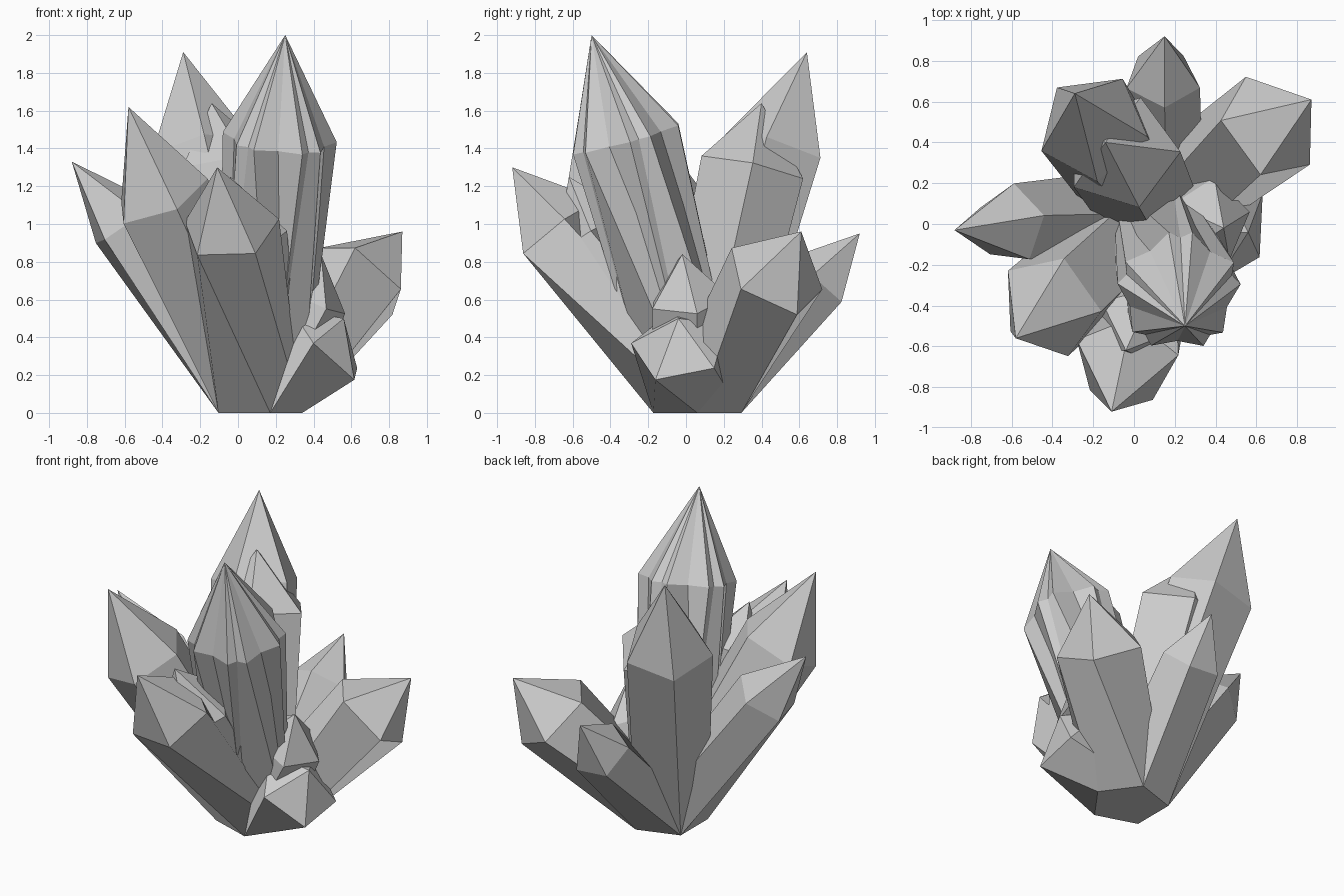
import bpy, bmesh
from math import cos, sin, radians
from mathutils import Vector

old = bpy.data.objects.get("Cube")
if old:
    bpy.data.objects.remove(old, do_unlink=True)

SIDES = 5
ROOT = Vector((0.095, 0.06, 0))
ROOT_RADIUS = 0.245
UP = Vector((0, 0, 1))

# One grey stone material
stone = bpy.data.materials.new("grey crystal")
stone.use_nodes = True
GREY = (0.6, 0.6, 0.6, 1)
stone.diffuse_color = GREY
stone.node_tree.nodes["Principled BSDF"].inputs["Base Color"].default_value = GREY


def pentagon(center, radius, turn=0, axis=UP):
    """Five points around a centre, in a plane square to the axis."""
    tilt = UP.rotation_difference(axis)
    points = []
    for k in range(SIDES):
        a = radians(turn + 360 / SIDES * k)
        points.append(center + tilt @ Vector((radius * cos(a), radius * sin(a), 0)))
    return points


def finish(name, bm):
    bmesh.ops.recalc_face_normals(bm, faces=bm.faces)
    mesh = bpy.data.meshes.new(name)
    bm.to_mesh(mesh)
    bm.free()
    mesh.materials.append(stone)
    obj = bpy.data.objects.new(name, mesh)
    bpy.context.collection.objects.link(obj)


def crystal(name, shoulder, radius, twist, tip):
    """Leaning prism from the shared root to a shoulder ring, then a pointed cap."""
    shoulder = Vector(shoulder)
    axis = (shoulder - ROOT).normalized()
    bm = bmesh.new()
    low = [bm.verts.new(p) for p in pentagon(ROOT, ROOT_RADIUS)]
    high = [bm.verts.new(p) for p in pentagon(shoulder, radius, twist, axis)]
    apex = bm.verts.new(tip)
    for k in range(SIDES):
        n = (k + 1) % SIDES
        bm.faces.new((low[k], low[n], high[n], high[k]))
        bm.faces.new((high[k], high[n], apex))
    bm.faces.new(low[::-1])
    finish(name, bm)


# Tall front crystal: two intergrown twins give the extra ridges
for label, twist in (("main", 6), ("twin", -44)):
    crystal("tall_front_crystal_" + label, (0.22, -0.33, 1.45), 0.305, twist, (0.25, -0.5, 2))

# Tall back crystal with a lower twin on its inner side
crystal("tall_back_crystal", (-0.2, 0.475, 1.39), 0.28, -12, (-0.29, 0.64, 1.91))
crystal("tall_back_crystal_twin", (-0.06, 0.35, 1.29), 0.29, 0, (-0.14, 0.4, 1.64))

# Large crystals on the right
crystal("front_right_crystal", (-0.41, -0.4, 1.14), 0.27, -2, (-0.58, -0.56, 1.62))
crystal("right_crystal", (-0.6, 0, 1.0), 0.2, 13, (-0.88, -0.03, 1.33))

# Front crystal with a set back twin
crystal("front_crystal", (-0.04, -0.67, 0.97), 0.265, -62, (-0.11, -0.92, 1.3))
crystal("front_crystal_twin", (0.03, -0.5, 0.95), 0.23, -72, (-0.04, -0.62, 1.25))

# Shorter crystals on the left and back
crystal("back_left_crystal", (0.655, 0.47, 0.715), 0.28, -36, (0.87, 0.61, 0.96))
crystal("back_crystal", (0.14, 0.71, 0.7), 0.19, -16, (0.15, 0.92, 0.95))

# Small stubs on the left
crystal("upper_stub", (0.37, 0.01, 0.61), 0.22, 12, (0.44, -0.02, 0.84))
crystal("lower_stub", (0.47, -0.03, 0.36), 0.27, -34, (0.56, -0.04, 0.5))
